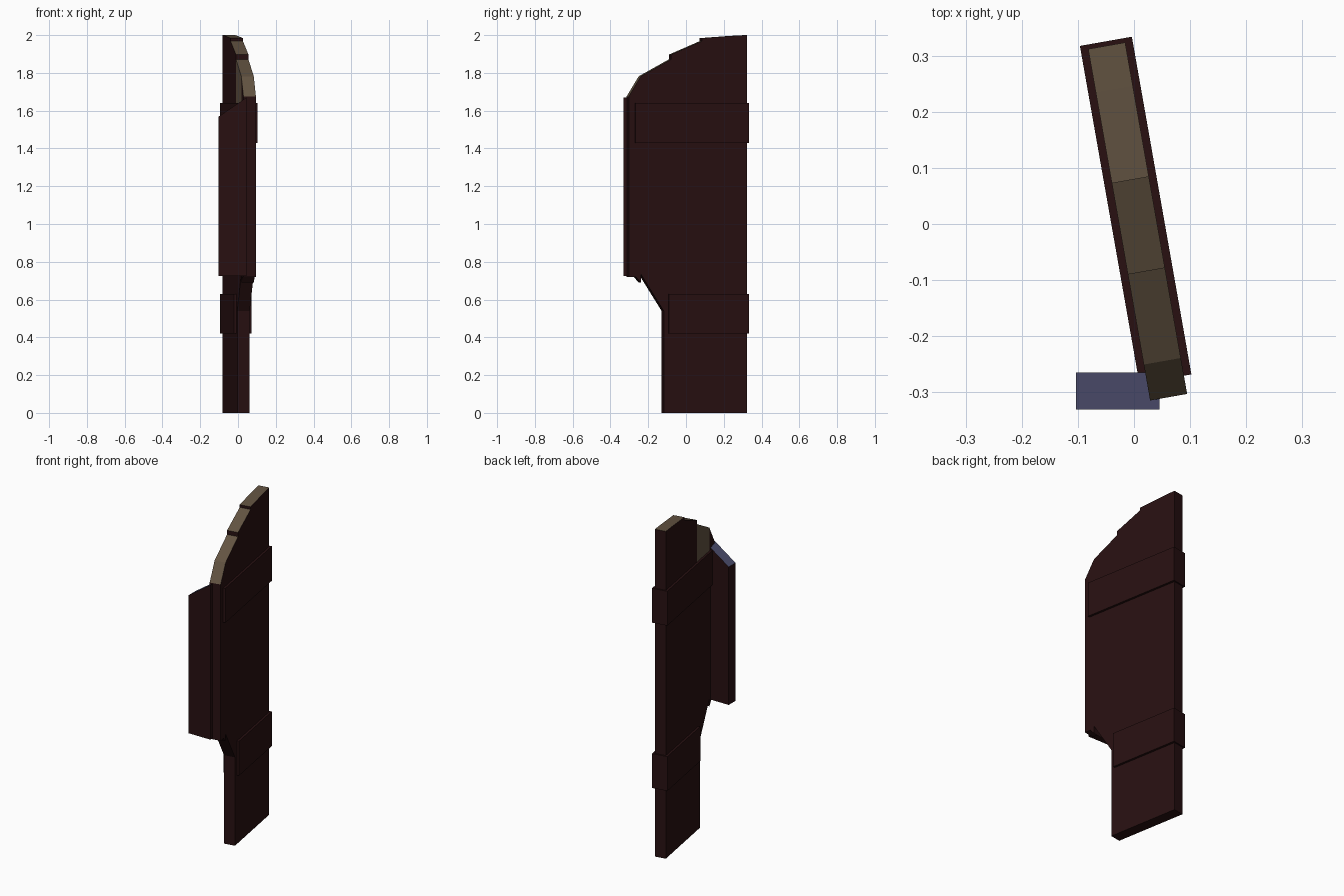
import bpy, bmesh, math
from mathutils import Matrix, Vector

if "Cube" in bpy.data.objects:
    bpy.data.objects.remove(bpy.data.objects["Cube"])


def material(name, rgb):
    m = bpy.data.materials.new(name)
    m.diffuse_color = (*rgb, 1)
    m.use_nodes = True
    m.node_tree.nodes["Principled BSDF"].inputs["Base Color"].default_value = m.diffuse_color
    return m


DARK = material("dark red brown", (0.021, 0.0052, 0.0056))
TAN = material("cut wood tan", (0.125, 0.088, 0.054))
BLUE = material("blue grey", (0.072, 0.074, 0.15))

# The door leaf is turned ten degrees around the vertical
DOOR = Matrix.Translation((0.0065, 0.0045, 0)) @ Matrix.Rotation(math.radians(10), 4, 'Z')


def extrude(name, pts, to3d, depth, mats, rule, matrix=Matrix(), cut_z=None):
    """Extrude a 2D outline between two depths and colour faces by a rule."""
    bm = bmesh.new()
    a = [bm.verts.new(to3d(p, depth[0])) for p in pts]
    b = [bm.verts.new(to3d(p, depth[1])) for p in pts]
    bm.faces.new(a)
    bm.faces.new(b[::-1])
    n = len(pts)
    for i in range(n):
        bm.faces.new((a[i], b[i], b[(i + 1) % n], a[(i + 1) % n]))
    if cut_z:
        bmesh.ops.bisect_plane(bm, geom=bm.verts[:] + bm.edges[:] + bm.faces[:],
                               plane_co=(0, 0, cut_z), plane_no=(0, 0, 1))
    bmesh.ops.recalc_face_normals(bm, faces=bm.faces[:])
    bm.normal_update()
    for f in bm.faces:
        f.material_index = rule(f)
    me = bpy.data.meshes.new(name)
    bm.to_mesh(me)
    bm.free()
    for m in mats:
        me.materials.append(m)
    ob = bpy.data.objects.new(name, me)
    ob.matrix_world = matrix
    bpy.context.collection.objects.link(ob)
    return ob


def along_door(p, d):
    return Vector((d, p[0], p[1]))


def across(p, d):
    return Vector((p[0], d, p[1]))


def top(f):
    return int(f.normal.z > 0.3)


def top_or_inner(f):
    return int(f.normal.z > 0.3 or (f.normal.x < -0.9 and f.calc_center_median().z > 1.64))


T = 0.0335
# Planks with a stepped arched top, the outer ones broken off at the bottom
planks = [
    ("hinge_plank", [(0.239, 0), (0.318, 0), (0.318, 2.0), (0.239, 1.996)]),
    ("second_plank", [(0.075, 0), (0.239, 0), (0.239, 1.996), (0.075, 1.984)]),
    ("middle_plank", [(0.075, 0), (0.075, 1.968), (-0.09, 1.897), (-0.09, 0)]),
    ("fourth_plank", [(-0.09, 0), (-0.09, 1.872), (-0.253, 1.782),
                      (-0.253, 0.735), (-0.13, 0.54), (-0.13, 0)]),
    ("outer_plank", [(-0.253, 0.69), (-0.253, 1.782), (-0.318, 1.675),
                     (-0.318, 0.72), (-0.28, 0.72)]),
]
for name, pts in planks:
    fourth = name == "fourth_plank"
    extrude(name, pts, along_door, (-T, T), (DARK, TAN),
            top_or_inner if fourth else top, DOOR, 1.64 if fourth else None)

# Straps wrapping the door
for name, u0, z0 in (("upper_strap", -0.285, 1.43), ("lower_strap", -0.105, 0.42)):
    z1 = z0 + 0.21
    extrude(name, [(u0, z0), (0.326, z0), (0.326, z1), (u0, z1)], along_door,
            (-0.047, 0.047), (DARK,), lambda f: 0, DOOR)

# Loose board across the free edge, with a slanted top
extrude("cross_board", [(-0.103, 0.725), (0.045, 0.725), (0.045, 1.67), (-0.103, 1.568)],
        across, (-0.331, -0.265), (DARK, BLUE), top)
